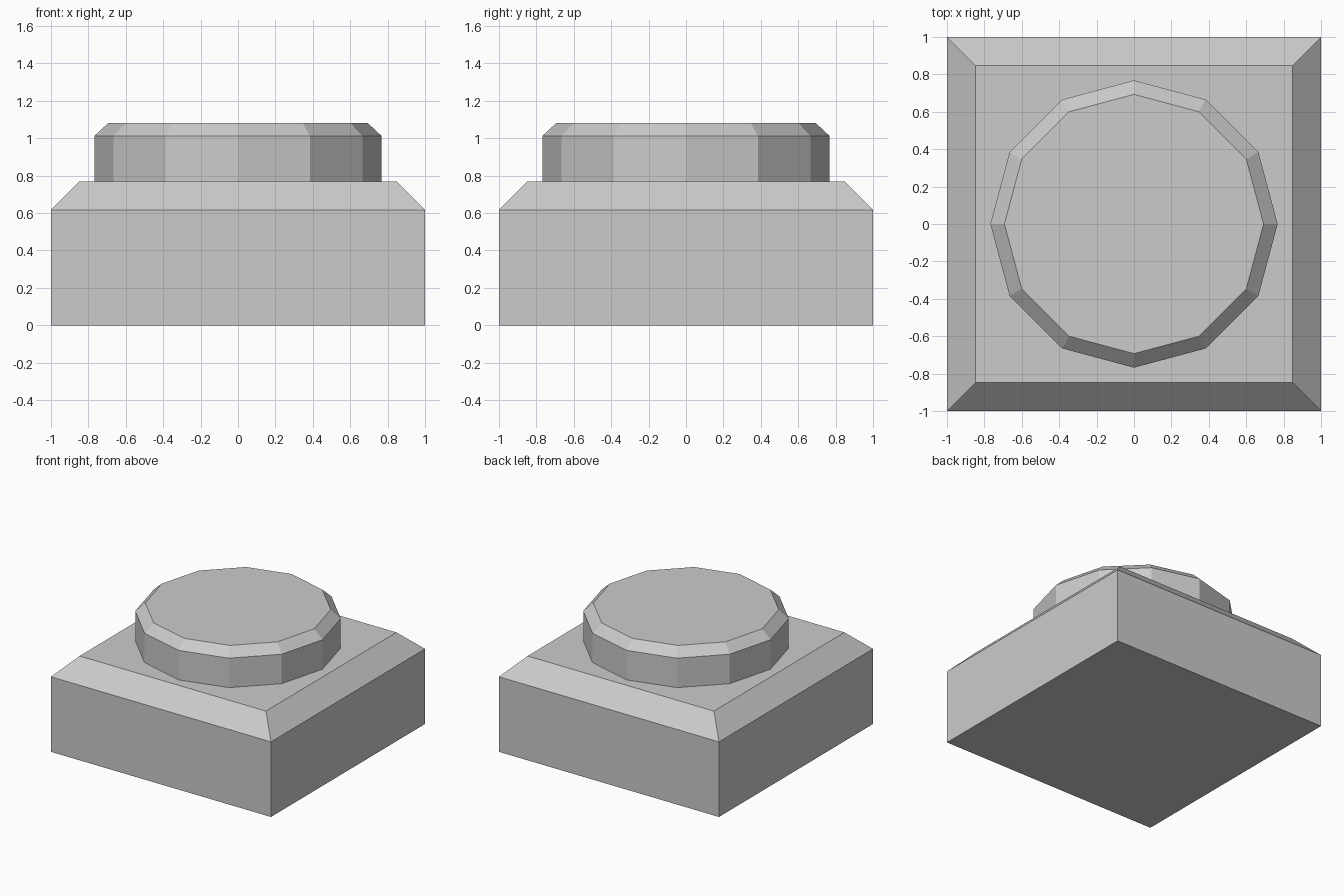
import bpy, bmesh
from math import cos, sin, pi

if "Cube" in bpy.data.objects:
    bpy.data.objects.remove(bpy.data.objects["Cube"])


def lofted_prism(name, sides, start_angle, rings):
    """Closed flat-shaded solid from (corner radius, z) rings, bottom to top."""
    bm = bmesh.new()
    loops = []
    for radius, z in rings:
        angles = [start_angle + 2 * pi * i / sides for i in range(sides)]
        loops.append([bm.verts.new((radius * cos(a), radius * sin(a), z)) for a in angles])
    for low, high in zip(loops, loops[1:]):
        for i in range(sides):
            j = (i + 1) % sides
            bm.faces.new((low[i], low[j], high[j], high[i]))
    bm.faces.new(loops[0][::-1])
    bm.faces.new(loops[-1])
    mesh = bpy.data.meshes.new(name)
    bm.to_mesh(mesh)
    bm.free()
    obj = bpy.data.objects.new(name, mesh)
    bpy.context.collection.objects.link(obj)
    return obj


# Square base with a chamfered top edge (half widths turned into corner radii)
DIAG = 2 ** 0.5
lofted_prism("base", 4, pi / 4, [(DIAG, 0), (DIAG, 0.617), (0.847 * DIAG, 0.77)])

# Twelve-sided push button with a chamfered rim, seated on the base
lofted_prism("button", 12, 0, [(0.768, 0.77), (0.768, 1.012), (0.693, 1.082)])
